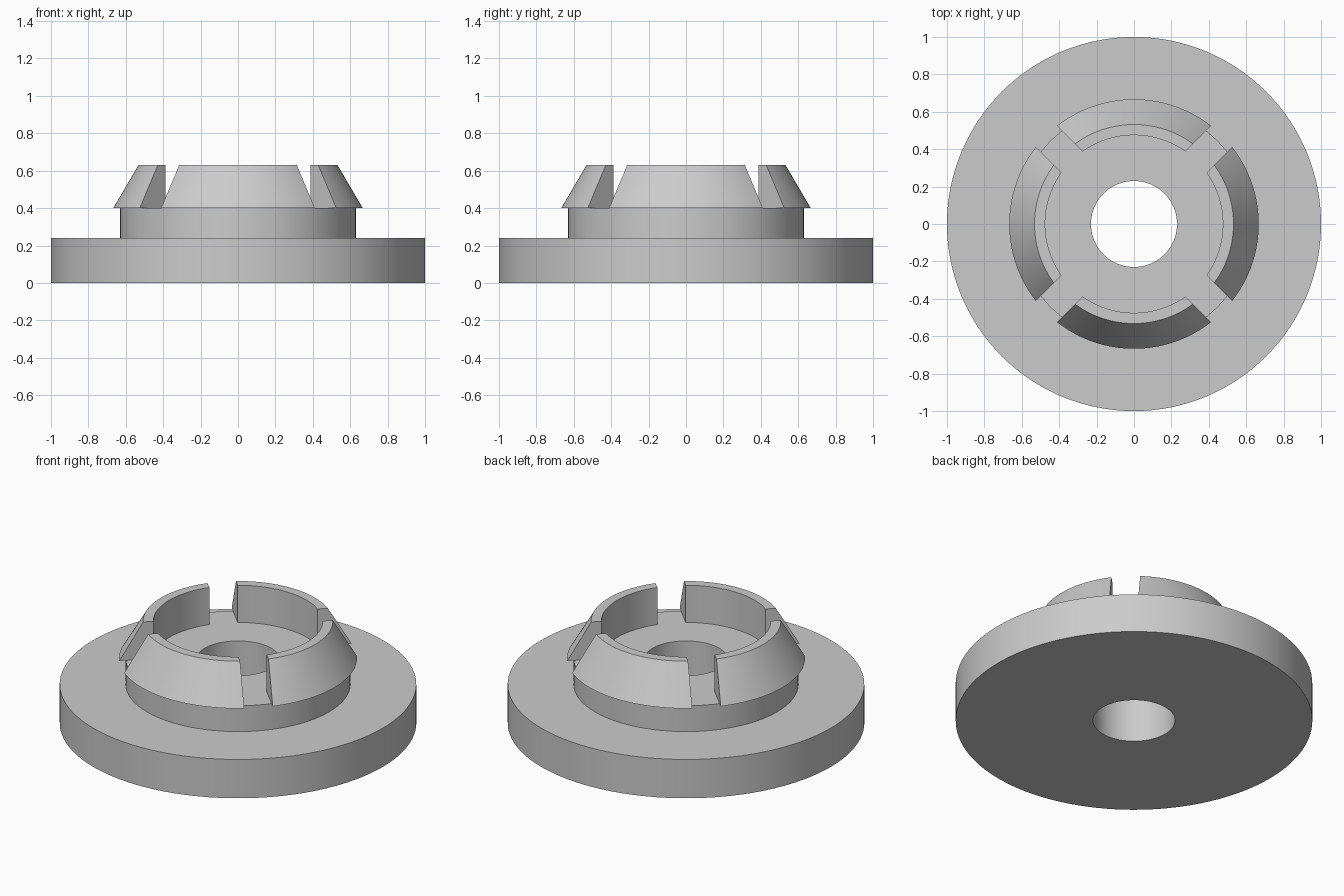
import bpy
import bmesh
from math import asin, cos, sin, pi

cube = bpy.data.objects.get("Cube")
if cube:
    bpy.data.objects.remove(cube, do_unlink=True)

# Single grey material
grey = bpy.data.materials.new("plain grey")
grey.use_nodes = True
colour = (0.6, 0.6, 0.6, 1)
grey.diffuse_color = colour
grey.node_tree.nodes["Principled BSDF"].inputs["Base Color"].default_value = colour

BORE, COLLAR, FLANGE = 0.23, 0.63, 1.0
FLANGE_TOP, COLLAR_TOP, CLAW_TOP = 0.24, 0.4, 0.63
SLOT_HALF = 0.081


def sweep(name, profile, span, steps, closed):
    """Sweep a closed (radius, z) profile around z; span(r) gives (start, end) angle."""
    bm = bmesh.new()
    rings = []
    for i in range(steps if closed else steps + 1):
        ring = []
        for r, z in profile:
            start, end = span(r)
            a = start + (end - start) * i / steps
            ring.append(bm.verts.new((r * cos(a), r * sin(a), z)))
        rings.append(ring)
    n = len(profile)
    pairs = list(zip(rings, rings[1:]))
    if closed:
        pairs.append((rings[-1], rings[0]))
    else:
        bm.faces.new(rings[0])
        bm.faces.new(rings[-1])
    for a, b in pairs:
        for j in range(n):
            k = (j + 1) % n
            bm.faces.new((a[j], a[k], b[k], b[j]))
    bmesh.ops.recalc_face_normals(bm, faces=bm.faces[:])
    mesh = bpy.data.meshes.new(name)
    bm.to_mesh(mesh)
    bm.free()
    mesh.materials.append(grey)
    obj = bpy.data.objects.new(name, mesh)
    bpy.context.collection.objects.link(obj)
    bpy.ops.object.select_all(action="DESELECT")
    obj.select_set(True)
    bpy.context.view_layer.objects.active = obj
    bpy.ops.object.shade_smooth_by_angle(angle=pi / 6)
    return obj


# Flange and collar with a through bore
sweep("flange_and_collar",
      [(BORE, 0), (FLANGE, 0), (FLANGE, FLANGE_TOP), (COLLAR, FLANGE_TOP),
       (COLLAR, COLLAR_TOP), (BORE, COLLAR_TOP)],
      lambda r: (0, 2 * pi), 128, True)

# Four tapered claws separated by parallel-sided diagonal slots
claw_profile = [(0.475, COLLAR_TOP), (0.667, COLLAR_TOP), (0.532, CLAW_TOP), (0.475, CLAW_TOP)]
for i, side in enumerate(("left", "back", "right", "front")):
    def span(r, mid=i * pi / 2):
        half = pi / 4 - asin(SLOT_HALF / r)
        return mid - half, mid + half
    sweep(side + "_claw", claw_profile, span, 32, False)
